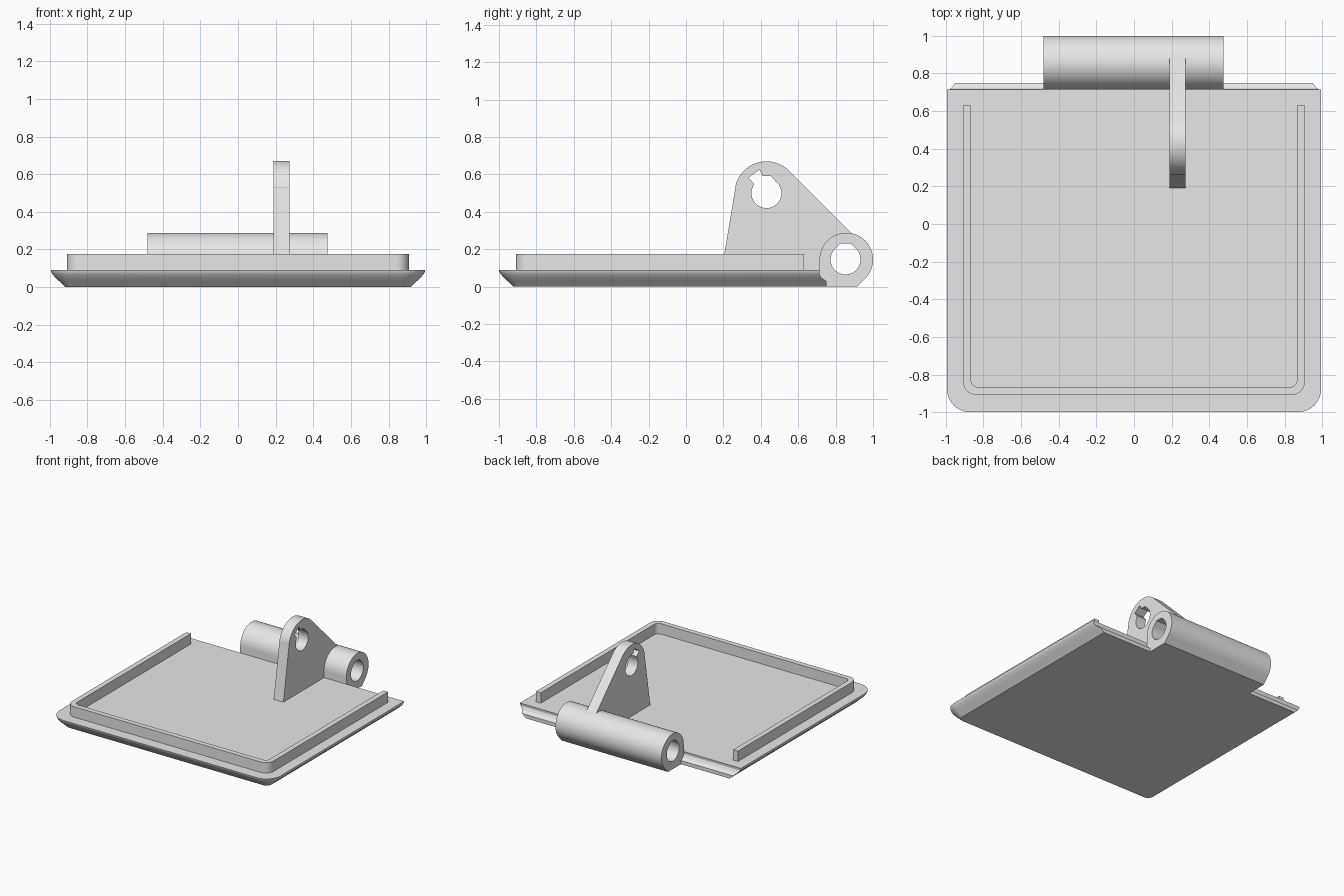
import bpy, bmesh, math
from mathutils import Matrix, Vector

if "Cube" in bpy.data.objects:
    bpy.data.objects.remove(bpy.data.objects["Cube"])

grey = bpy.data.materials.new("light_grey")
grey.diffuse_color = (0.8, 0.8, 0.8, 1)
grey.use_nodes = True
grey.node_tree.nodes["Principled BSDF"].inputs["Base Color"].default_value = grey.diffuse_color


def arc(cx, cy, r, a0, a1, n):
    """Points on an arc, angles in degrees."""
    return [(cx + r * math.cos(math.radians(a0 + (a1 - a0) * i / n)),
             cy + r * math.sin(math.radians(a0 + (a1 - a0) * i / n)))
            for i in range(n + 1)]


def finish(name, bm):
    bmesh.ops.remove_doubles(bm, verts=bm.verts, dist=1e-5)
    bmesh.ops.recalc_face_normals(bm, faces=bm.faces)
    mesh = bpy.data.meshes.new(name)
    bm.to_mesh(mesh)
    bm.free()
    mesh.materials.append(grey)
    ob = bpy.data.objects.new(name, mesh)
    bpy.context.collection.objects.link(ob)
    bpy.ops.object.select_all(action='DESELECT')
    ob.select_set(True)
    bpy.context.view_layer.objects.active = ob
    bpy.ops.object.shade_smooth_by_angle(angle=math.radians(25))
    return ob


def prism(name, loops, lo, hi, along_x=False):
    """Extrude a filled profile (first loop outer, others holes)."""
    cu = bpy.data.curves.new(name + "_profile", 'CURVE')
    cu.dimensions = '2D'
    cu.fill_mode = 'BOTH'
    cu.extrude = (hi - lo) / 2
    for pts in loops:
        sp = cu.splines.new('POLY')
        sp.points.add(len(pts) - 1)
        for p, (a, b) in zip(sp.points, pts):
            p.co = (a, b, 0, 1)
        sp.use_cyclic_u = True
    tmp = bpy.data.objects.new(name + "_profile", cu)
    bpy.context.collection.objects.link(tmp)
    deps = bpy.context.evaluated_depsgraph_get()
    mesh = bpy.data.meshes.new_from_object(tmp.evaluated_get(deps))
    bm = bmesh.new()
    bm.from_mesh(mesh)
    bpy.data.objects.remove(tmp)
    bpy.data.meshes.remove(mesh)
    mid = (lo + hi) / 2
    if along_x:  # profile axes become y and z
        m = Matrix(((0, 0, 1, mid), (1, 0, 0, 0), (0, 1, 0, 0), (0, 0, 0, 1)))
    else:
        m = Matrix.Translation(Vector((0, 0, mid)))
    bmesh.ops.transform(bm, matrix=m, verts=bm.verts)
    return finish(name, bm)


# Base plate: rounded front corners, curved under-bevel, hollowed back edge
bm = bmesh.new()
rings = []
for z, d, back in [(0, .078, .75), (.03, .046, .75), (.048, .026, .724),
                   (.068, .009, .713), (.08, .002, .713), (.09, 0, .715)]:
    w, r = 0.995 - d, 0.125 - d
    outline = [(w, back), (-w, back)]
    outline += arc(-w + r, -1 + d + r, r, 180, 270, 10)
    outline += arc(w - r, -1 + d + r, r, 270, 360, 10)
    rings.append([bm.verts.new((x, y, z)) for x, y in outline])
n = len(rings[0])
for a, b in zip(rings, rings[1:]):
    for i in range(n):
        j = (i + 1) % n
        bm.faces.new((a[i], a[j], b[j], b[i]))
bm.faces.new(rings[0][::-1])
bm.faces.new(rings[-1])
finish("base_plate", bm)

# Raised U-shaped rim, open at the back
o, i, end = 0.908, 0.866, 0.63
rim = [(-o, end)]
rim += arc(-o + .07, -o + .07, .07, 180, 270, 8)
rim += arc(o - .07, -o + .07, .07, 270, 360, 8)
rim += [(o, end), (i, end)]
rim += arc(i - .035, -i + .035, .035, 360, 270, 8)
rim += arc(-i + .035, -i + .035, .035, 270, 180, 8)
rim += [(-i, end)]
prism("rim", [rim], .085, .175)

# Hinge barrel with a flat foot and a flat-topped bore
hy, hz, hr = 0.857, 0.145, 0.143
barrel = arc(hy, hz, hr, -45, 180, 40) + [(hy - hr, 0), (.916, 0)]
bore = arc(.853, hz, .08, 135, 405, 36) + [(.881, hz + .085), (.825, hz + .085)]
prism("hinge_barrel", [barrel, bore], -.48, .475, True)

# Upright arm with a keyed hole, running back into the barrel
arm = [(.19, .085), (.264, .53)]
arm += arc(.43, .5, .17, 169, 45, 24)
arm += [(.895, .276), (.85, .262), (.755, .18), (.74, .085)]
key = arc(.43, .5, .08, 45, -210, 34)
key += [(.364, .55), (.334, .583), (.393, .626), (.41, .592), (.452, .592)]
prism("lever_arm", [arm, key], .188, .275, True)
